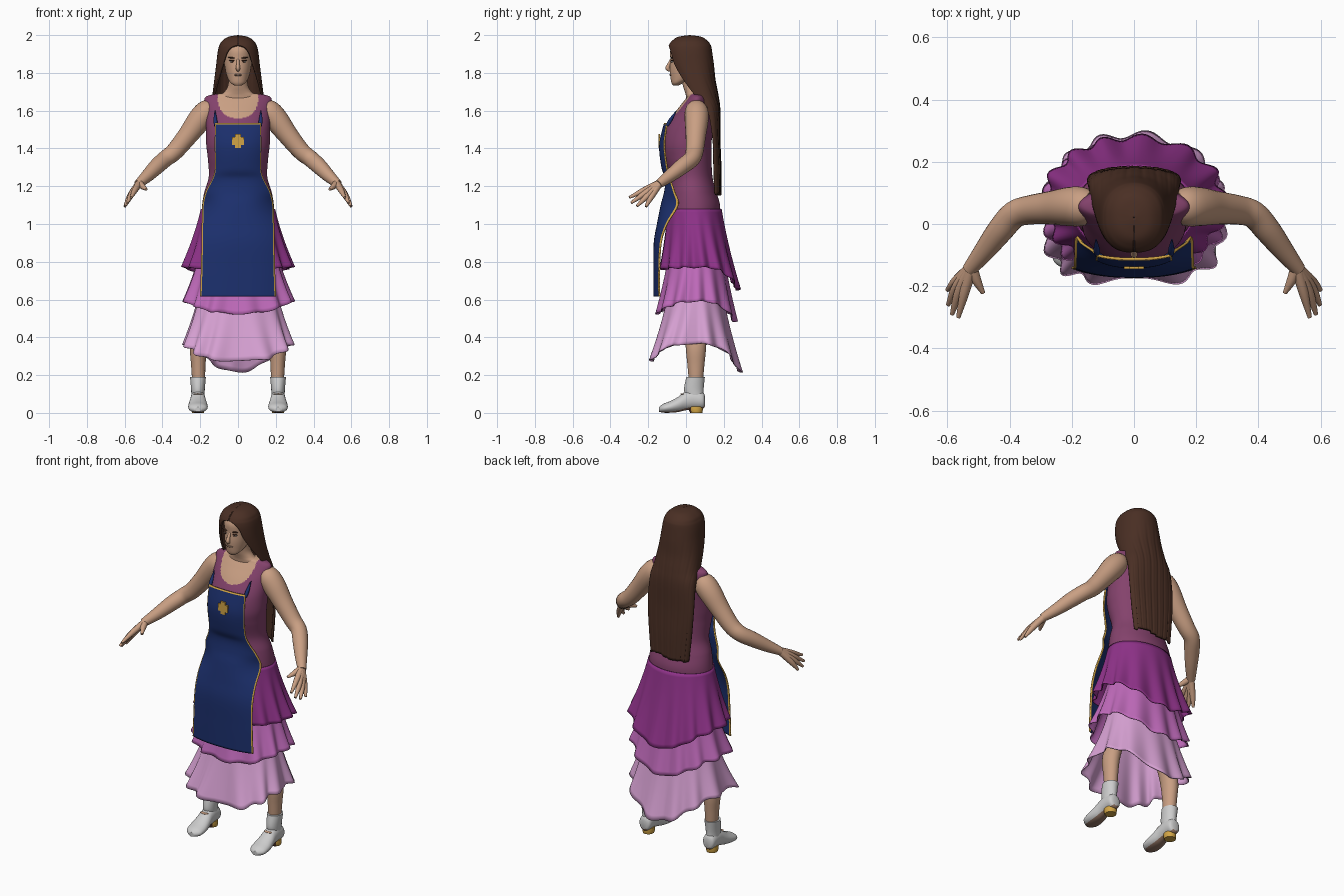
import bpy, bmesh, math, random
from mathutils import Vector

if "Cube" in bpy.data.objects:
    bpy.data.objects.remove(bpy.data.objects["Cube"])
random.seed(4)
TAU = math.tau


def material(name, hexcode):
    raw = [int(hexcode[k:k + 2], 16) / 255 for k in (0, 2, 4)]
    col = [(c / 12.92 if c < .04 else ((c + .055) / 1.055) ** 2.4) for c in raw] + [1]
    m = bpy.data.materials.new(name)
    m.use_nodes = True
    m.diffuse_color = col
    m.node_tree.nodes["Principled BSDF"].inputs["Base Color"].default_value = col
    return m


SKIN = material("skin", "c99f83")
HAIR = material("brown hair", "4a2f24")
MAROON = material("plum bodice", "84426c")
MAGENTA = material("deep magenta", "8f3289")
PINK = material("orchid pink", "be69b9")
PALE = material("pale pink", "d6a0d2")
BLUE = material("apron blue", "1c306e")
GOLD = material("gold trim", "d2a546")
WHITE = material("boot white", "cdcdcd")
TAUPE = material("sole taupe", "917363")


def resample(rows, n):
    """Smooth Catmull-Rom interpolation of control rows."""
    out = []
    last = len(rows) - 1
    for k in range(n + 1):
        f = k / n * last
        i = min(int(f), last - 1)
        t = f - i
        a, b, c, d = (rows[max(0, min(last, i + o))] for o in (-1, 0, 1, 2))
        out.append([q + .5 * t * (r - p + t * (2 * p - 5 * q + 4 * r - s + t * (3 * (q - r) + s - p)))
                    for p, q, r, s in zip(a, b, c, d)])
    return out


def finish(ob, mats, angle=50, thick=0):
    for m in mats:
        ob.data.materials.append(m)
    bpy.ops.object.select_all(action='DESELECT')
    ob.select_set(True)
    bpy.context.view_layer.objects.active = ob
    bpy.ops.object.shade_smooth_by_angle(angle=math.radians(angle))
    if thick:
        mod = ob.modifiers.new("thickness", 'SOLIDIFY')
        mod.thickness, mod.offset = thick, 0


def surface(name, rows, mats, closed=True, caps=True, rule=None, thick=0):
    """Bridge rows of points; rule(centre, row, column) picks the material."""
    w = len(rows[0])
    verts = [p for r in rows for p in r]
    cells = [(i, j) for i in range(len(rows) - 1) for j in range(w if closed else w - 1)]
    faces = [(i * w + j, i * w + (j + 1) % w, (i + 1) * w + (j + 1) % w, (i + 1) * w + j) for i, j in cells]
    if caps:
        faces += [tuple(range(w)), tuple(range(len(verts) - w, len(verts)))]
    me = bpy.data.meshes.new(name)
    me.from_pydata(verts, [], faces)
    if rule:
        for f, (i, j) in zip(me.polygons, cells):
            f.material_index = int(rule(f.center, i, j))
    bm = bmesh.new()
    bm.from_mesh(me)
    bmesh.ops.recalc_face_normals(bm, faces=bm.faces)
    bm.to_mesh(me)
    bm.free()
    ob = bpy.data.objects.new(name, me)
    bpy.context.collection.objects.link(ob)
    finish(ob, mats, thick=thick)


def loft(name, rings, mats, n=24, seg=32, rule=None):
    """Horizontal ellipses: z, half width, front y, back y, centre x."""
    rows = [[(x + w * math.cos(TAU * j / seg), (a + b) / 2 + (b - a) / 2 * math.sin(TAU * j / seg), z)
             for j in range(seg)] for z, w, a, b, x in resample(rings, n)]
    surface(name, rows, mats, rule=rule)


def tube(name, pts, mat, n=20, seg=16):
    """Round limb through points x, y, z, radius."""
    path = resample(pts, n)
    rows = []
    for k, p in enumerate(path):
        d = Vector(path[min(k + 1, n)][:3]) - Vector(path[max(k - 1, 0)][:3])
        u = d.cross(Vector((.3, 0, 1))).normalized()
        v = d.cross(u).normalized()
        rows.append([Vector(p[:3]) + p[3] * (u * math.cos(TAU * j / seg) + v * math.sin(TAU * j / seg))
                     for j in range(seg)])
    surface(name, rows, [mat])


def blob(name, loc, size, mat, tilt=0):
    bpy.ops.mesh.primitive_uv_sphere_add(segments=16, ring_count=10, radius=1, location=loc, rotation=(0, tilt, 0))
    ob = bpy.context.object
    ob.name, ob.scale = name, size
    finish(ob, [mat])


def box(name, loc, size, mat):
    bpy.ops.mesh.primitive_cube_add(size=1, location=loc)
    ob = bpy.context.object
    ob.name, ob.scale = name, size
    finish(ob, [mat], 30)


# Torso: bodice with a scooped neckline showing skin
def neckline(c, i, j):
    depth = .115 if c.y < .05 else .05
    return abs(c.x / .108) ** 2.3 + max(0, (1.675 - c.z) / depth) ** 2.3 < 1


loft("bodice", [(1.02, .195, -.09, .18, 0), (1.1, .19, -.09, .18, 0), (1.17, .178, -.085, .16, 0),
                (1.25, .155, -.085, .14, 0), (1.35, .16, -.115, .135, 0), (1.42, .168, -.125, .135, 0),
                (1.5, .17, -.11, .14, 0), (1.58, .174, -.065, .14, 0), (1.64, .179, -.02, .125, 0),
                (1.672, .172, .005, .11, 0), (1.686, .13, .012, .095, 0), (1.695, .05, .02, .08, 0)],
     [MAROON, SKIN], 154, 144, neckline)
loft("neck", [(1.62, .1, .005, .09, 0), (1.675, .098, 0, .09, 0), (1.7, .072, -.006, .085, 0),
              (1.735, .053, -.017, .078, 0), (1.8, .05, -.03, .07, 0)], [SKIN])

# Head and face
loft("head", [(1.733, .018, -.068, -.04, 0), (1.748, .04, -.077, -.01, 0), (1.78, .058, -.083, .06, 0),
              (1.82, .068, -.086, .09, 0), (1.87, .074, -.083, .105, 0), (1.92, .075, -.083, .11, 0),
              (1.955, .06, -.06, .09, 0), (1.975, .02, -.01, .04, 0)], [SKIN], 32)
tube("nose", [(0, -.078, 1.87, .007), (0, -.09, 1.845, .009), (0, -.097, 1.824, .012), (0, -.083, 1.812, .007)], SKIN)
blob("lips", (0, -.08, 1.789), (.023, .008, .006), TAUPE)
for s in (1, -1):
    blob("eye", (s * .03, -.074, 1.86), (.013, .006, .005), WHITE)
    blob("iris", (s * .03, -.078, 1.86), (.006, .004, .005), HAIR)
    blob("eyelash", (s * .031, -.075, 1.866), (.017, .007, .003), HAIR)
    blob("eyebrow", (s * .033, -.076, 1.88), (.021, .007, .004), HAIR, s * -.12)

# Hair: one sheet wrapping the skull and falling down the back
# columns: z, half width, centre y, depth, half opening at the face
levels = [(1.994, .001, .02, .001, -.04), (1.985, .05, .02, .06, -.04), (1.965, .08, .02, .09, -.04),
          (1.947, .091, .02, .104, 0), (1.932, .097, .02, .109, .38), (1.9, .103, .022, .112, .62),
          (1.84, .11, .03, .112, .8), (1.76, .12, .05, .1, 1.05), (1.68, .13, .08, .085, 1.3),
          (1.6, .14, .12, .055, 1.5), (1.45, .145, .14, .035, 1.57), (1.3, .135, .145, .035, 1.57),
          (1.16, .12, .15, .03, 1.57)]
cols = 72
locks = [random.uniform(-.01, .01) for _ in range(cols)]
rows = []
for z, w, cy, ry, gap in resample(levels, 72):
    row = []
    for j in range(cols + 1):
        t = 2 * j / cols - 1
        a = t * (math.pi - gap)
        c = -math.cos(a)
        fall = max(0, min(1, (1.9 - z) / .6))
        strand = 1 + .08 * fall * math.sin(j * 1.3) * math.sin(j * .43)
        row.append((w * math.sin(a), cy - ry * strand * math.copysign(abs(c) ** .8, c),
                    z + locks[j // 7] * max(0, min(1, (1.3 - z) / .14))))
    rows.append(row)
surface("long_hair", rows, [HAIR], closed=False, caps=False, thick=.012)


# Skirt: three flared, pleated tiers
# top and hem: half width, front y, back y; drops: hem z at side, front, back
def tier(name, mat, z_top, top, hem, drops, pleats, phase, square):
    seg, n, rows = 156, 18, []
    side, front, back = drops
    for i in range(n + 1):
        t = i / n
        w, a, b = (p + (q - p) * (.75 * t + .25 * t * t) for p, q in zip(top, hem))
        row = []
        for j in range(seg):
            th = TAU * j / seg
            c, s = math.cos(th), math.sin(th)
            low = side + ((back - side) * s * s * s if s > 0 else (front - side) * s * s)
            r = 1 + .055 * t ** 1.3 * math.sin(pleats * th + phase + .8 * math.sin(3 * th))
            e = 1 - t * (.03 if s > 0 else square)
            row.append((w * r * math.copysign(abs(c) ** e, c),
                        (a + b) / 2 + (b - a) / 2 * r * math.copysign(abs(s) ** e, s),
                        z_top + (low - z_top) * t + .004 * t * math.sin(pleats * th)))
        rows.append(row)
    surface(name, rows, [mat], caps=False, thick=.005)


tier("upper_skirt", MAGENTA, 1.08, (.194, -.095, .186), (.285, -.13, .278), (.77, .76, .65), 14, .4, .15)
tier("middle_skirt", PINK, .9, (.19, -.08, .19), (.285, -.15, .262), (.59, .525, .48), 13, 1.2, .22)
tier("lower_skirt", PALE, .7, (.19, -.08, .18), (.285, -.185, .288), (.365, .275, .215), 12, -2.4, .42)

# Apron: curved sheet with gold side and top trim
# columns: z, half width, middle y, edge y
cols, n = 48, 72
rows = [[(w * u, yc + (ye - yc) * abs(u) ** 2.5, z) for u in (2 * j / cols - 1 for j in range(cols + 1))]
        for z, w, yc, ye in resample(
            [(1.535, .12, -.112, -.1), (1.42, .122, -.138, -.113), (1.3, .12, -.126, -.1),
             (1.24, .135, -.106, -.085), (1.17, .17, -.112, -.06), (1.1, .186, -.13, -.042),
             (1, .19, -.15, -.1), (.9, .192, -.167, -.132), (.76, .195, -.169, -.14),
             (.615, .2, -.169, -.14)], n)]
surface("apron", rows, [BLUE, GOLD], closed=False, caps=False, thick=.008,
        rule=lambda c, i, j: i == 0 or j in (0, cols - 1))
box("emblem_upright", (0, -.141, 1.44), (.032, .009, .075), GOLD)
box("emblem_bar", (0, -.141, 1.44), (.064, .009, .042), GOLD)

for s, side in ((1, "left"), (-1, "right")):
    def flip(pts):
        return [(s * p[0], *p[1:]) for p in pts]

    # Apron tie
    tube(side + "_apron_tie", flip([(.118, -.1, 1.52, .008), (.12, -.082, 1.55, .01), (.122, -.05, 1.6, .002)]), BLUE)

    # Arm and hand
    tube(side + "_arm", flip([(.135, .056, 1.615, .048), (.165, .056, 1.595, .062), (.205, .056, 1.55, .063),
                              (.265, .052, 1.47, .054), (.335, .045, 1.385, .047), (.385, .03, 1.345, .044),
                              (.43, -.02, 1.305, .042), (.48, -.085, 1.255, .034), (.53, -.147, 1.21, .023)]),
         SKIN, 40, 24)
    wrist = (.522, -.138, 1.217, .019)
    for finger, knuckle, tip in (
            ("index", (.545, -.22, 1.18), (.565, -.3, 1.14)), ("middle", (.562, -.217, 1.163), (.585, -.29, 1.112)),
            ("ring", (.571, -.203, 1.15), (.598, -.26, 1.095)), ("little", (.572, -.183, 1.145), (.6, -.212, 1.092))):
        tube(f"{side}_{finger}_finger", flip([wrist, (*knuckle, .016), (*tip, .007)]), SKIN, 14, 12)
    tube(side + "_thumb", flip([wrist, (.507, -.18, 1.2, .016), (.485, -.222, 1.183, .007)]), SKIN, 14, 12)

    # Leg
    loft(side + "_leg", [(z, w, .05 - d, .055 + d, s * x) for z, w, d, x in (
        (.16, .034, .034, .208), (.25, .038, .042, .21), (.36, .046, .052, .206), (.5, .05, .052, .165),
        (.7, .06, .06, .11), (.98, .07, .07, .085))], [SKIN])

    # Boot: shaft, shaped foot with sole, low heel with a dark breast, ankle strap
    x = s * .212
    loft(side + "_boot_shaft", [(.06, .035, .01, .095, x), (.12, .036, -.01, .093, x), (.19, .042, .002, .1, x)], [WHITE])
    seg = 28
    rows = [[(x + w * math.cos(TAU * j / seg), y, (a + b) / 2 + (b - a) / 2 * math.sin(TAU * j / seg))
             for j in range(seg)] for y, w, a, b in resample(
        [(.1, .018, .035, .09), (.088, .036, .022, .11), (.04, .039, .02, .125), (0, .041, .014, .115),
         (-.04, .048, .005, .086), (-.08, .052, .001, .064), (-.12, .046, .001, .048), (-.142, .018, .006, .032)], 28)]
    surface(side + "_boot_foot", rows, [WHITE, TAUPE],
            rule=lambda c, i, j: math.sin(TAU * (j + .5) / seg) < -.75)
    loft(side + "_boot_heel", [(0, .031, .022, .086, x), (.015, .033, .016, .089, x), (.035, .032, .014, .09, x)],
         [GOLD, HAIR], 6, rule=lambda c, i, j: c.y < .027)
    blob(side + "_ankle_strap", (x, -.018, .1), (.026, .012, .004), SKIN)
